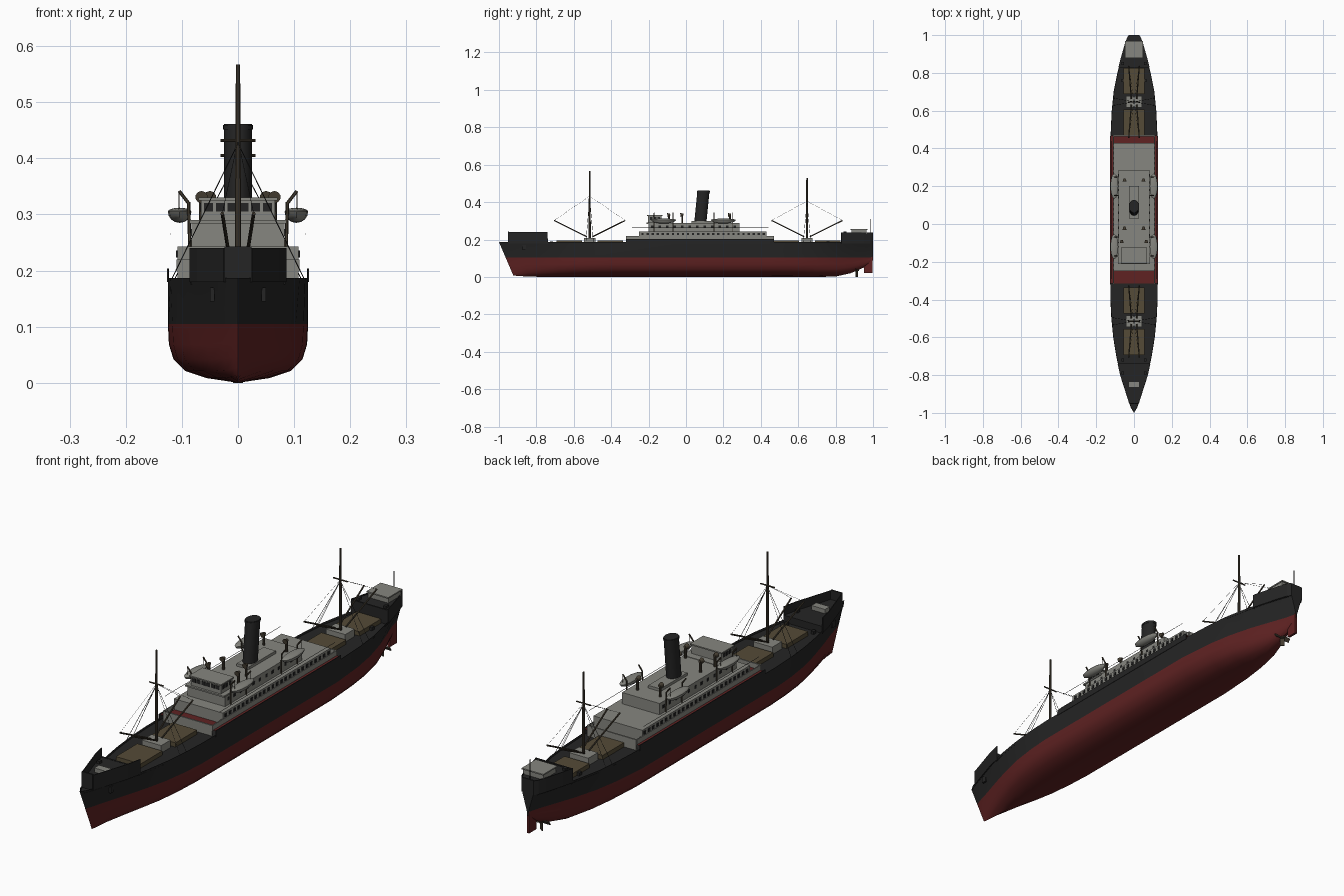
import bpy, bmesh, math
from mathutils import Vector, Matrix

cube = bpy.data.objects.get("Cube")
if cube:
    bpy.data.objects.remove(cube, do_unlink=True)


def material(name, r, g, b):
    m = bpy.data.materials.new(name)
    m.use_nodes = True
    m.diffuse_color = (r, g, b, 1)
    bsdf = next(n for n in m.node_tree.nodes if n.type == 'BSDF_PRINCIPLED')
    bsdf.inputs["Base Color"].default_value = (r, g, b, 1)
    return m


BLACK = material("hull_black", .018, .018, .018)
GREY = material("pale_grey", .24, .24, .215)
RED = material("oxide_red", .115, .016, .016)
WOOD = material("hatch_wood", .09, .07, .038)
BROWN = material("mast_brown", .06, .048, .032)


def finish(name, bm, *mats, smooth=False):
    bmesh.ops.recalc_face_normals(bm, faces=bm.faces)
    me = bpy.data.meshes.new(name)
    bm.to_mesh(me)
    bm.free()
    ob = bpy.data.objects.new(name, me)
    bpy.context.collection.objects.link(ob)
    for m in mats:
        me.materials.append(m)
    if smooth:
        bpy.ops.object.select_all(action='DESELECT')
        ob.select_set(True)
        bpy.context.view_layer.objects.active = ob
        bpy.ops.object.shade_smooth_by_angle(angle=math.radians(35))
    return ob


def add_box(bm, x0, x1, y0, y1, z0, z1):
    mid = Vector((x0 + x1, y0 + y1, z0 + z1)) / 2
    size = Matrix.Diagonal((x1 - x0, y1 - y0, z1 - z0, 1))
    bmesh.ops.create_cube(bm, size=1, matrix=Matrix.Translation(mid) @ size)


def box(name, w, y0, y1, z0, z1, mat):
    bm = bmesh.new()
    add_box(bm, -w, w, y0, y1, z0, z1)
    return finish(name, bm, mat)


def add_rod(bm, p, q, r0, r1=None, seg=8, caps=True):
    p, q = Vector(p), Vector(q)
    rot = (q - p).to_track_quat('Z', 'Y').to_matrix().to_4x4()
    bmesh.ops.create_cone(bm, cap_ends=caps, segments=seg, radius1=r0,
                          radius2=r0 if r1 is None else r1, depth=(q - p).length,
                          matrix=Matrix.Translation((p + q) / 2) @ rot)


# Hull stations: y at deck, half breadth at deck, at waterline, keel height
STATIONS = [(-1, 0, 0, .008), (-.97, .018, .01, .005), (-.9, .04, .028, .002),
            (-.8, .072, .056, 0), (-.7, .094, .082, 0), (-.6, .11, .103, 0),
            (-.5, .12, .117, 0), (-.4, .125, .124, 0), (.45, .125, .125, 0),
            (.6, .118, .112, 0), (.7, .108, .095, 0), (.8, .088, .068, .002),
            (.88, .068, .04, .02), (.95, .048, .015, .05),
            (.985, .036, .006, .075), (1, .026, .003, .09)]
SECTION = [(0, 0), (.45, .08), (.75, .2), (.92, .4), (.985, .65), (1, 1)]
WATER, SHEER = .105, .187


def breadth(y):
    for a, b in zip(STATIONS, STATIONS[1:]):
        if y <= b[0]:
            return a[1] + (b[1] - a[1]) * (y - a[0]) / (b[0] - a[0])
    return STATIONS[-1][1]


def span(y0, y1):
    return [y0] + [s[0] for s in STATIONS if y0 < s[0] < y1] + [y1]


def strip(bm, rows):
    grid = [[bm.verts.new(p) for p in row] for row in rows]
    for a, b in zip(grid, grid[1:]):
        for i in range(len(a) - 1):
            bm.faces.new((a[i], a[i + 1], b[i + 1], b[i]))
    return grid


bm = bmesh.new()
rows = []
for y, deck, water, keel in STATIONS:
    half = [(water * fx, keel + (WATER - keel) * fz) for fx, fz in SECTION]
    half.append((deck, SHEER))
    rake = .08 * max(0, min(1, (-y - .6) / .4))
    ring = [(x, y + rake * (1 - z / SHEER), z) for x, z in half]
    rows.append([(-x, yy, z) for x, yy, z in ring[:0:-1]] + ring)
grid = strip(bm, rows)
bm.faces.new(grid[-1])
bmesh.ops.remove_doubles(bm, verts=bm.verts, dist=.0002)
for f in bm.faces:
    f.material_index = int(f.calc_center_median().z < WATER)
finish("hull", bm, BLACK, RED, smooth=True)


# Decks and bulwarks following the hull outline
def deck(name, y0, y1, z, mat):
    bm = bmesh.new()
    strip(bm, [[(-breadth(y) + .001, y, z), (breadth(y) - .001, y, z)] for y in span(y0, y1)])
    finish(name, bm, mat)


def bulwark(name, y0, y1, z0, z1, mat):
    bm = bmesh.new()
    for s in (-1, 1):
        strip(bm, [[(s * breadth(y), y, z0), (s * breadth(y), y, z1)] for y in span(y0, y1)])
    ob = finish(name, bm, mat)
    mod = ob.modifiers.new("thickness", 'SOLIDIFY')
    mod.thickness, mod.offset = .003, 0


deck("main_deck", -.99, .995, .178, BLACK)
deck("bridge_deck", -.315, .468, .2, RED)
deck("forecastle_deck", -.95, -.74, .205, BLACK)
deck("poop_deck", .83, 1, .232, BLACK)
bulwark("bridge_bulwark", -.32, .47, .18, .204, BLACK)
bulwark("forecastle_bulwark", -.95, -.74, .18, .24, BLACK)
bulwark("poop_bulwark", .83, 1, .18, .237, BLACK)
box("forecastle_front", .024, -.953, -.947, .18, .243, BLACK)
box("forecastle_bulkhead", .085, -.744, -.738, .175, .206, BLACK)
box("poop_bulkhead", .079, .828, .834, .175, .235, BLACK)
box("stern_plate", .026, .994, 1, .18, .237, BLACK)

# Superstructure tiers
box("front_bulkhead", .108, -.32, -.314, .178, .22, GREY)
box("rear_bulkhead", .108, .464, .47, .178, .22, GREY)
bm = bmesh.new()
for s in (-1, 1):
    add_box(bm, s * .108 - .002, s * .108 + .002, -.318, .468, .198, .22)
finish("side_screens", bm, GREY)
box("lower_house", .108, -.25, .43, .198, .243, GREY)
box("upper_house", .083, -.2, .285, .243, .288, GREY)
box("bridge_platform", .086, -.212, -.1, .284, .29, GREY)
box("wheelhouse", .066, -.203, -.13, .29, .325, GREY)
box("wheelhouse_roof", .07, -.208, -.125, .325, .33, GREY)
box("funnel_casing", .027, .03, .2, .288, .299, GREY)
box("poop_house", .045, .885, .965, .23, .252, GREY)
box("poop_house_roof", .048, .88, .97, .252, .257, GREY)
box("anchor_winch", .03, -.865, -.835, .205, .222, GREY)

# Windows
bm = bmesh.new()
for s in (-1, 1):
    for i in range(25):
        y = -.232 + i * .027
        add_box(bm, s * .1085 - .002, s * .1085 + .002, y - .006, y + .006, .223, .236)
    for i in range(12):
        y = -.18 + i * .04
        add_box(bm, s * .0835 - .001, s * .0835 + .001, y - .006, y + .006, .262, .274)
    for y in (-.185, -.165, -.145):
        add_box(bm, s * .0665 - .001, s * .0665 + .001, y - .007, y + .007, .305, .32)
for i in range(6):
    x = (i - 2.5) * .021
    add_box(bm, x - .008, x + .008, -.2045, -.2025, .305, .32)
finish("windows", bm, BLACK)

# Raked oval funnel with a rim
bm = bmesh.new()
add_rod(bm, (0, 0, 0), (0, 0, .165), .025, seg=24)
add_rod(bm, (0, 0, .155), (0, 0, .163), .0265, seg=24)
for v in bm.verts:
    v.co = Vector((v.co.x, v.co.y * 1.3 + .077 + v.co.z * .1, v.co.z + .296))
finish("funnel", bm, BLACK, smooth=True)

# Cowl ventilators
bm = bmesh.new()
for s in (-1, 1):
    for x, y in ((.05, .235), (.05, -.02), (.065, -.09)):
        add_rod(bm, (s * x, y, .286), (s * x, y, .333), .005, seg=10)
        add_rod(bm, (s * x, y + .006, .333), (s * x, y - .01, .331), .005, .011, seg=10)
finish("ventilators", bm, BROWN, smooth=True)

# Lifeboats on davits
bm = bmesh.new()
dv = bmesh.new()
for s in (-1, 1):
    for y in (-.12, .2):
        place = Matrix.Translation((s * .104, y, .305)) @ Matrix.Diagonal((.021, .067, .02, 1))
        made = bmesh.ops.create_uvsphere(bm, u_segments=12, v_segments=8, radius=1, matrix=place)
        for v in made["verts"]:
            if v.co.z > .305:
                v.co.z = .305 + (v.co.z - .305) * .35
        for dy in (-.05, .05):
            add_rod(dv, (s * .086, y + dy, .243), (s * .088, y + dy, .322), .003, seg=6)
            add_rod(dv, (s * .088, y + dy, .32), (s * .105, y + dy, .342), .003, seg=6)
            add_rod(dv, (s * .105, y + dy, .342), (s * .105, y + dy, .308), .001, seg=4)
finish("lifeboats", bm, GREY, smooth=True)
finish("davits", dv, BROWN)

# Masts, yards, derricks, shrouds and hatches
for label, y, top, yard in (("fore", -.515, .567, .432), ("aft", .647, .53, .405)):
    box(label + "_mast_house", .042, y - .03, y + .03, .176, .208, GREY)
    bm = bmesh.new()
    add_rod(bm, (0, y, .178), (0, y, top), .0065, .004, seg=10)
    add_rod(bm, (-.031, y, yard), (.031, y, yard), .0028)
    finish(label + "_mast", bm, BROWN, smooth=True)
    dk, sh, ht = bmesh.new(), bmesh.new(), bmesh.new()
    for s in (-1, 1):
        for d in (-1, 1):
            add_rod(dk, (s * .014, y + d * .015, .215), (s * .028, y + d * .19, .302), .0032)
            foot = (s * (breadth(y) - .001), y + d * .02, .186)
            add_rod(sh, foot, (0, y, yard - .005), .0009, seg=4)
            add_rod(sh, (s * .028, y + d * .19, .302), (0, y, yard), .0005, seg=4)
    for d in (-1, 1):
        add_box(ht, -.055, .055, y + d * .11 - .068, y + d * .11 + .068, .176, .195)
    finish(label + "_derricks", dk, BROWN)
    finish(label + "_shrouds", sh, BLACK)
    finish(label + "_hatches", ht, WOOD)

# Side wires, flagstaff, deck bollards and anchors
bm = bmesh.new()
for s in (-1, 1):
    add_rod(bm, (s * .12, -.29, .265), (s * .12, .44, .265), .001, seg=4)
    for y in (-.79, -.72, .76, .85):
        base = .23 if y > .83 else (.203 if y < -.74 else .178)
        add_box(bm, s * .06 - .006, s * .06 + .006, y - .008, y + .008, base, base + .012)
    add_box(bm, s * .046 - .004, s * .046 + .004, -.875, -.855, .145, .17)
add_rod(bm, (0, .985, .23), (0, .985, .31), .0014, seg=6)
finish("deck_fittings", bm, BLACK)

# Rudder and propeller
box("rudder", .005, .952, .998, .02, .11, RED)
bm = bmesh.new()
add_rod(bm, (0, .87, .036), (0, .925, .036), .007, .005, seg=10)
for i in range(4):
    turn = (Matrix.Translation((0, .912, .036)) @ Matrix.Rotation(i * math.pi / 2, 4, 'Y')
            @ Matrix.Translation((0, 0, .019)) @ Matrix.Rotation(.6, 4, 'Z')
            @ Matrix.Diagonal((.018, .004, .034, 1)))
    bmesh.ops.create_cube(bm, size=1, matrix=turn)
finish("propeller", bm, BROWN)
